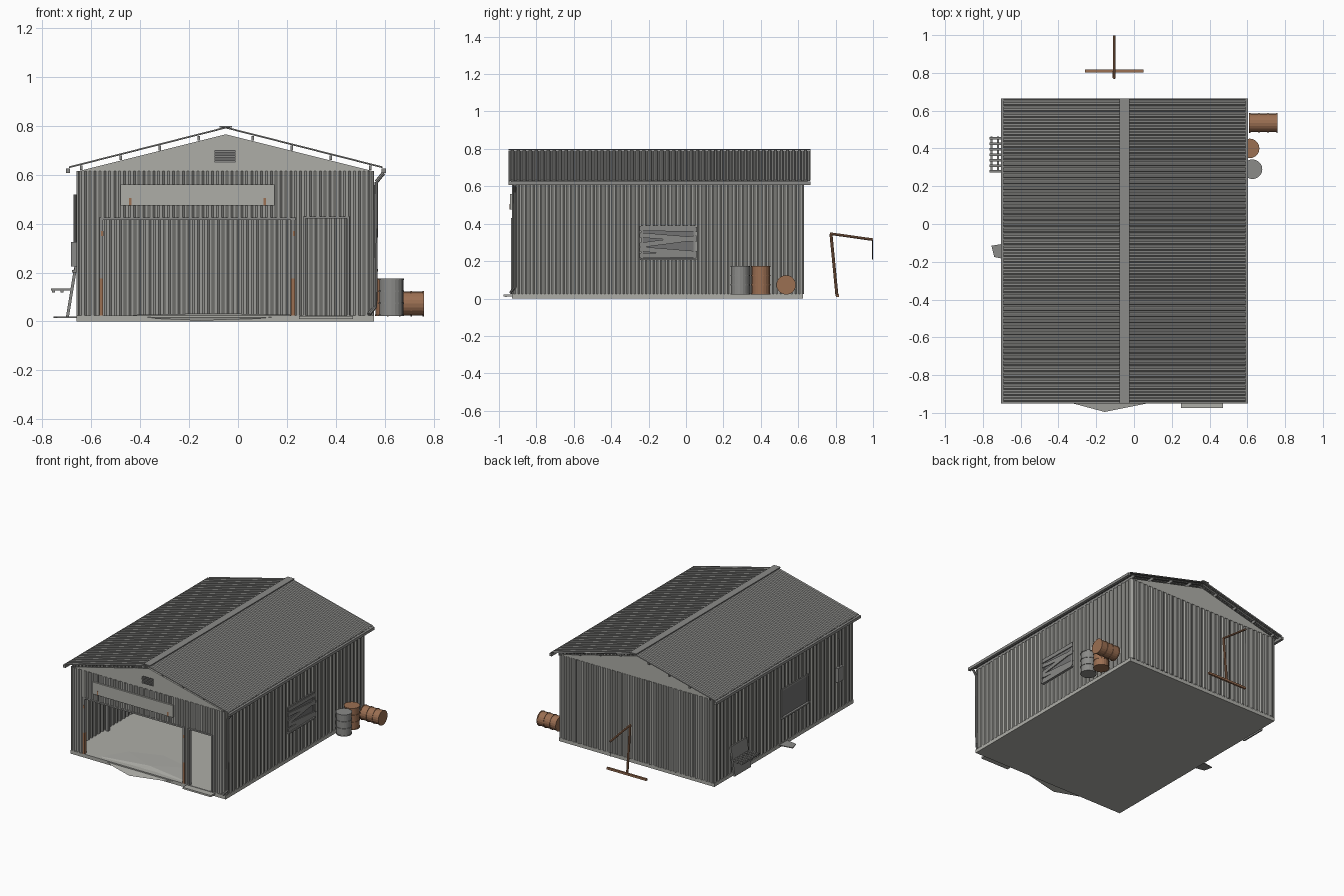
import bpy, bmesh, math
from mathutils import Vector

if "Cube" in bpy.data.objects:
    bpy.data.objects.remove(bpy.data.objects["Cube"])


def material(name, r, g, b):
    m = bpy.data.materials.new(name)
    m.use_nodes = True
    m.diffuse_color = (r, g, b, 1)
    m.node_tree.nodes["Principled BSDF"].inputs["Base Color"].default_value = (r, g, b, 1)
    return m


CONCRETE = material("pale concrete", .42, .42, .39)
PANEL = material("pale panel", .42, .42, .39)
WALL = material("wall steel", .33, .33, .31)
ROOF = material("roof steel", .25, .25, .24)
TRIM = material("grey trim", .26, .26, .25)
RUST = material("rust", .33, .16, .085)
DARK = material("dark vent", .08, .08, .08)
TIMBER = material("weathered timber", .25, .25, .24)
GLASS = material("dusty glass", .17, .17, .17)

# Main dimensions
X0, X1, Y0, Y1 = -.66, .555, -.93, .63
FLOOR, WALL_TOP, RIDGE_X, RIDGE_Z = .025, .615, -.05, .79


def finish(name, bm, mat):
    mesh = bpy.data.meshes.new(name)
    bm.to_mesh(mesh)
    bm.free()
    mesh.materials.append(mat)
    ob = bpy.data.objects.new(name, mesh)
    bpy.context.collection.objects.link(ob)
    return ob


def box(name, x, y, z, mat):
    """Box from three (low, high) ranges."""
    bm = bmesh.new()
    bmesh.ops.create_cube(bm, size=1)
    for v in bm.verts:
        v.co = [r[0] + (c + .5) * (r[1] - r[0]) for c, r in zip(v.co, (x, y, z))]
    return finish(name, bm, mat)


def beam(name, a, b, width, thick, mat):
    """Flat bar between two points, its width lying near y (or z for bars along y)."""
    a, b = Vector(a), Vector(b)
    d = (b - a).normalized()
    side = Vector((0, 0, 1)) if abs(d.y) > .7 else Vector((0, 1, 0))
    side = (side - d * side.dot(d)).normalized()
    other = side.cross(d)
    bm = bmesh.new()
    bmesh.ops.create_cube(bm, size=1)
    for v in bm.verts:
        v.co = (a + b) / 2 + other * v.co.x * thick + side * v.co.y * width + d * v.co.z * (b - a).length
    return finish(name, bm, mat)


def rod(name, a, b, r, mat, sides=8):
    a, b = Vector(a), Vector(b)
    bm = bmesh.new()
    bmesh.ops.create_cone(bm, cap_ends=True, segments=sides, radius1=r, radius2=r, depth=(b - a).length)
    ob = finish(name, bm, mat)
    ob.rotation_euler = (b - a).to_track_quat('Z', 'Y').to_euler()
    ob.location = (a + b) / 2
    return ob


def plate(name, points, offset, mat):
    """Polygon extruded by an offset."""
    bm = bmesh.new()
    face = bm.faces.new([bm.verts.new(p) for p in points])
    new = bmesh.ops.extrude_face_region(bm, geom=[face])["geom"]
    bmesh.ops.translate(bm, vec=offset, verts=[v for v in new if isinstance(v, bmesh.types.BMVert)])
    bmesh.ops.recalc_face_normals(bm, faces=bm.faces)
    return finish(name, bm, mat)


def corrugated(name, origin, along, up, out, length, height, period, depth, mat, holes=()):
    """Trapezoid-ribbed sheet; holes are (u0, u1, v0, v1)."""
    origin, along, up, out = map(Vector, (origin, along, up, out))

    def rib(u):
        t = (u / period) % 1
        return depth * max(0, min(1, (t - .3) / .2, (1 - t) / .2))

    us = {0, length}
    for k in range(int(length / period) + 1):
        us |= {(k + f) * period for f in (0, .3, .5, .8)}
    vs = {0, height}
    for u0, u1, v0, v1 in holes:
        us |= {u0, u1}
        vs |= {v0, v1}
    us = sorted(u for u in us if 0 <= u <= length)
    vs = sorted(vs)
    bm = bmesh.new()
    grid = [[bm.verts.new(origin + along * u + up * v + out * rib(u)) for v in vs] for u in us]
    for i in range(len(us) - 1):
        for j in range(len(vs) - 1):
            u, v = (us[i] + us[i + 1]) / 2, (vs[j] + vs[j + 1]) / 2
            if not any(h[0] < u < h[1] and h[2] < v < h[3] for h in holes):
                bm.faces.new((grid[i][j], grid[i + 1][j], grid[i + 1][j + 1], grid[i][j + 1]))
    loose = [v for v in bm.verts if not v.link_faces]
    bmesh.ops.delete(bm, geom=loose, context='VERTS')
    ob = finish(name, bm, mat)
    mod = ob.modifiers.new("thickness", 'SOLIDIFY')
    mod.thickness, mod.offset = .002, 0
    return ob


# Slab and walls
box("floor_slab", (X0, X1), (Y0, Y1 - .005), (0, FLOOR), CONCRETE)
H, W, L, IN = WALL_TOP - FLOOR, X1 - X0, Y1 - Y0, .008
openings = [(-.56 - X0, .235 - X0, 0, .395), (.27 - X0, .45 - X0, 0, .4)]
corrugated("front_wall", (X0, Y0 + IN, FLOOR), (1, 0, 0), (0, 0, 1), (0, -1, 0), W, H, .04, .008, WALL, openings)
corrugated("back_wall", (X1, Y1 - IN, FLOOR), (-1, 0, 0), (0, 0, 1), (0, 1, 0), W, H, .04, .008, WALL)
corrugated("left_wall", (X1 - IN, Y0, FLOOR), (0, 1, 0), (0, 0, 1), (1, 0, 0), L, H, .04, .008, WALL)
corrugated("right_wall", (X0 + IN, Y1, FLOOR), (0, -1, 0), (0, 0, 1), (-1, 0, 0), L, H, .04, .008, WALL)

# Gables
for name, y in (("front_gable", Y0 + .002), ("back_gable", Y1 - .012)):
    plate(name, [(X0 + .01, y, WALL_TOP), (X1 - .005, y, WALL_TOP), (RIDGE_X, y, .765)], (0, .01, 0), PANEL)

# Roof slopes, purlins, gutters and ridge cap
RY0, RY1 = -.95, .665
for name, s in (("left", 1), ("right", -1)):
    eave, ridge = Vector((RIDGE_X + s * .64, RY0, .628)), Vector((RIDGE_X, RY0, RIDGE_Z))
    slope = (ridge - eave).normalized()
    normal = Vector((-s * slope.z * -1, 0, abs(slope.x)))
    corrugated(name + "_roof", eave, (0, 1, 0), slope, normal, RY1 - RY0, (ridge - eave).length, .032, .005, ROOF)
    for i in range(4):
        x = .11 + i * .16
        z = RIDGE_Z - x * .253
        box(name + "_purlin", sorted((RIDGE_X + s * x - .005, RIDGE_X + s * x + .005)),
            (RY0 + .015, RY1 - .015), (z - .022, z - .003), TRIM)
    g = RIDGE_X + s * .645
    box(name + "_gutter", (g - .009, g + .009), (RY0, RY1), (.606, .625), TRIM)
    # Inner columns
    for y in (-.55, -.15, .25):
        x = X1 - .025 if s > 0 else X0 + .025
        box(name + "_column", (x - .01, x + .01), (y - .01, y + .01), (FLOOR, WALL_TOP), TRIM)
box("ridge_cap", (RIDGE_X - .026, RIDGE_X + .026), (RY0, RY1), (.793, .8), TRIM)

# Downpipe
path = [(.595, -.915, .607), (.565, -.915, .57), (.561, -.915, .06), (.535, -.938, .03)]
for a, b in zip(path, path[1:]):
    rod("downpipe", a, b, .008, TRIM)

# Vehicle opening jambs, rusted at the foot
for x in (-.56, .224):
    box("jamb_foot", (x - .007, x + .009), (Y0 - .002, Y0 + .02), (FLOOR, .175), RUST)
    box("jamb_top", (x - .007, x + .009), (Y0 - .002, Y0 + .02), (.175, .42), TRIM)
    box("jamb_rust_patch", (x, x + .01), (Y0 - .004, Y0), (.35, .37), RUST)
box("opening_lintel", (-.567, .235), (Y0 - .002, Y0 + .02), (.415, .425), TRIM)

# Personnel door frame and step
for x in (.27, .45):
    box("door_jamb", (x - .005, x + .005), (Y0 - .005, Y0 + .015), (FLOOR, .43), TRIM)
box("door_lintel", (.265, .455), (Y0 - .005, Y0 + .015), (.42, .43), TRIM)
box("door_step", (.25, .47), (-.975, Y0), (.01, .022), CONCRETE)

# Fascia board with rust streaks
box("fascia_board", (-.48, .15), (Y0 - .012, Y0), (.475, .56), PANEL)
for x in (-.44, .11):
    box("fascia_rust_streak", (x - .005, x + .005), (Y0 - .014, Y0 - .011), (.475, .505), RUST)

# Gable vent
box("vent_back", (-.097, -.01), (Y0 - .002, Y0 + .005), (.65, .7), DARK)
for i in range(5):
    z = .654 + i * .0103
    beam("vent_slat", (-.097, Y0 - .004, z), (-.01, Y0 - .004, z), .008, .004, TRIM)

# Spilled sand fan at the opening
bm = bmesh.new()
rim = [(-.155, -.995, .003), (.08, -.948, .012), (.24, -.9, .027), (.12, -.72, .027),
       (-.12, -.66, .027), (-.34, -.74, .027), (-.44, -.9, .027), (-.33, -.948, .012)]
hub = bm.verts.new((-.1, -.85, .034))
ring = [bm.verts.new(p) for p in rim]
for a, b in zip(ring, ring[1:] + ring[:1]):
    bm.faces.new((hub, a, b))
finish("sand_fan", bm, CONCRETE)


# Side windows
def window(name, x, out, y0, y1, z0, z1):
    box(name + "_pane", sorted((x, x + out * .003)), (y0, y1), (z0, z1), GLASS)
    face = sorted((x, x + out * .008))
    for y in (y0, y1):
        box(name + "_stile", face, (y - .006, y + .006), (z0, z1), TRIM)
    box(name + "_head", face, (y0 - .006, y1 + .006), (z1 - .006, z1 + .006), TRIM)
    box(name + "_sill", sorted((x, x + out * .018)), (y0 - .01, y1 + .01), (z0 - .01, z0), TRIM)


window("left_window", X1, 1, -.235, .045, .215, .385)
window("right_window", X0, -1, -.415, -.125, .21, .4)
for za, zb in ((.375, .37), (.34, .315), (.285, .325), (.265, .24), (.23, .232)):
    beam("window_board", (X1 + .01, -.248, za), (X1 + .01, .058, zb), .026, .006, TIMBER)

# Meter box and conduit on the right wall
box("meter_box", (X0 - .022, X0), (-.79, -.73), (.225, .325), TRIM)
rod("conduit", (X0 - .006, -.76, .32), (X0 - .006, -.76, .52), .006, TRIM)

# Leaning panel with slatted rack
beam("leaning_panel", (-.697, .365, .02), (-.664, .365, .22), .18, .012, TIMBER)
for i in range(7):
    y = .28 + i * .029
    box("rack_slat", (-.765, -.675), (y - .007, y + .007), (.126, .134), TIMBER)
for x in (-.755, -.72):
    box("rack_rail", (x - .006, x + .006), (.272, .462), (.118, .126), TIMBER)

# Loose scrap sheet by the right wall
plate("scrap_sheet", [(-.66, -.1, .015), (-.755, -.115, .015), (-.74, -.175, .015), (-.66, -.19, .015)],
      (0, 0, .005), TRIM)


# Barrels
def barrel(name, a, b, mat):
    a, b = Vector(a), Vector(b)
    rod(name, a, b, .049, mat, 20)
    for t in (.02, .34, .66, .98):
        c, h = a.lerp(b, t), (b - a) * .02
        rod(name + "_hoop", c - h, c + h, .052, mat, 20)


barrel("grey_barrel", (.627, .29, .022), (.627, .29, .175), TRIM)
barrel("rusty_barrel", (.612, .4, .022), (.612, .4, .175), RUST)
barrel("fallen_barrel", (.61, .535, .073), (.76, .535, .073), RUST)

# Bent standpipe behind the building
box("pipe_foot", (-.26, .05), (.803, .817), (.008, .022), RUST)
rod("pipe_post", (-.105, .807, .015), (-.105, .775, .345), .008, RUST)
rod("pipe_arm", (-.105, .77, .347), (-.105, .998, .315), .007, RUST)
rod("pipe_wire", (-.105, .997, .315), (-.105, .997, .21), .002, DARK)
